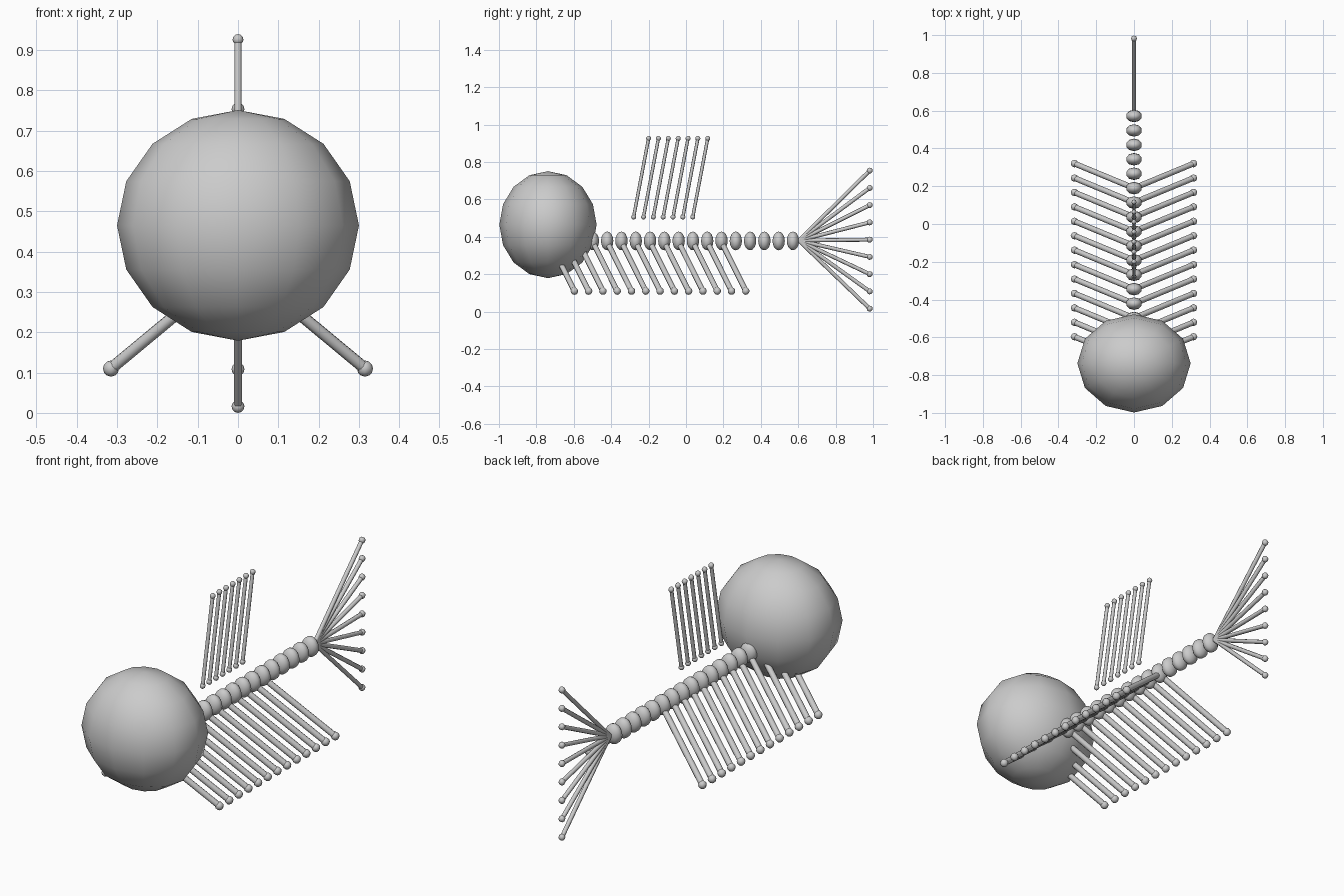
import bpy
import math
from mathutils import Vector

if "Cube" in bpy.data.objects:
    bpy.data.objects.remove(bpy.data.objects["Cube"])


def smooth(ob):
    for p in ob.data.polygons:
        p.use_smooth = True


def ball(name, loc, radii, seg=8, rings=6):
    bpy.ops.mesh.primitive_uv_sphere_add(segments=seg, ring_count=rings, radius=1, location=loc)
    ob = bpy.context.object
    ob.name = name
    ob.scale = radii
    smooth(ob)
    return ob


def rod(name, a, b, r, sides=8):
    a, b = Vector(a), Vector(b)
    d = b - a
    bpy.ops.mesh.primitive_cylinder_add(vertices=sides, radius=r, depth=d.length, location=(a + b) / 2)
    ob = bpy.context.object
    ob.name = name
    ob.rotation_euler = d.to_track_quat('Z', 'Y').to_euler()
    bpy.ops.object.shade_smooth_by_angle(angle=math.radians(50))
    return ob


# Head
ball("head", (0, -0.738, 0.465), (0.30, 0.26, 0.286), 12, 8)

# Spine: the first vertebrae are buried in the head
STEP = 0.0764
spine_y = [-0.727 + STEP * i for i in range(18)]
for y in spine_y:
    ball("vertebra", (0, y, 0.378), (0.043, 0.033, 0.05), 10, 8)

# Ribs on both sides, sweeping down and back
for y in spine_y[:13]:
    for s in (-1, 1):
        tip = (s * 0.315, y + 0.13, 0.11)
        rod("rib", (s * 0.02, y + 0.008, 0.355), tip, 0.015)
        ball("rib_tip", tip, (0.02,) * 3)

# Dorsal fin rays, balled at both ends
for i in range(7):
    y = -0.28 + 0.0527 * i
    lo, hi = (0, y, 0.506), (0, y + 0.08, 0.926)
    rod("dorsal_ray", lo, hi, 0.009)
    ball("dorsal_base", lo, (0.0135,) * 3)
    ball("dorsal_tip", hi, (0.0135,) * 3)

# Tail fan
for i in range(9):
    tip = (0, 0.982, 0.016 + 0.0922 * i)
    rod("tail_ray", (0, 0.603, 0.38), tip, 0.0105)
    ball("tail_tip", tip, (0.016,) * 3)
